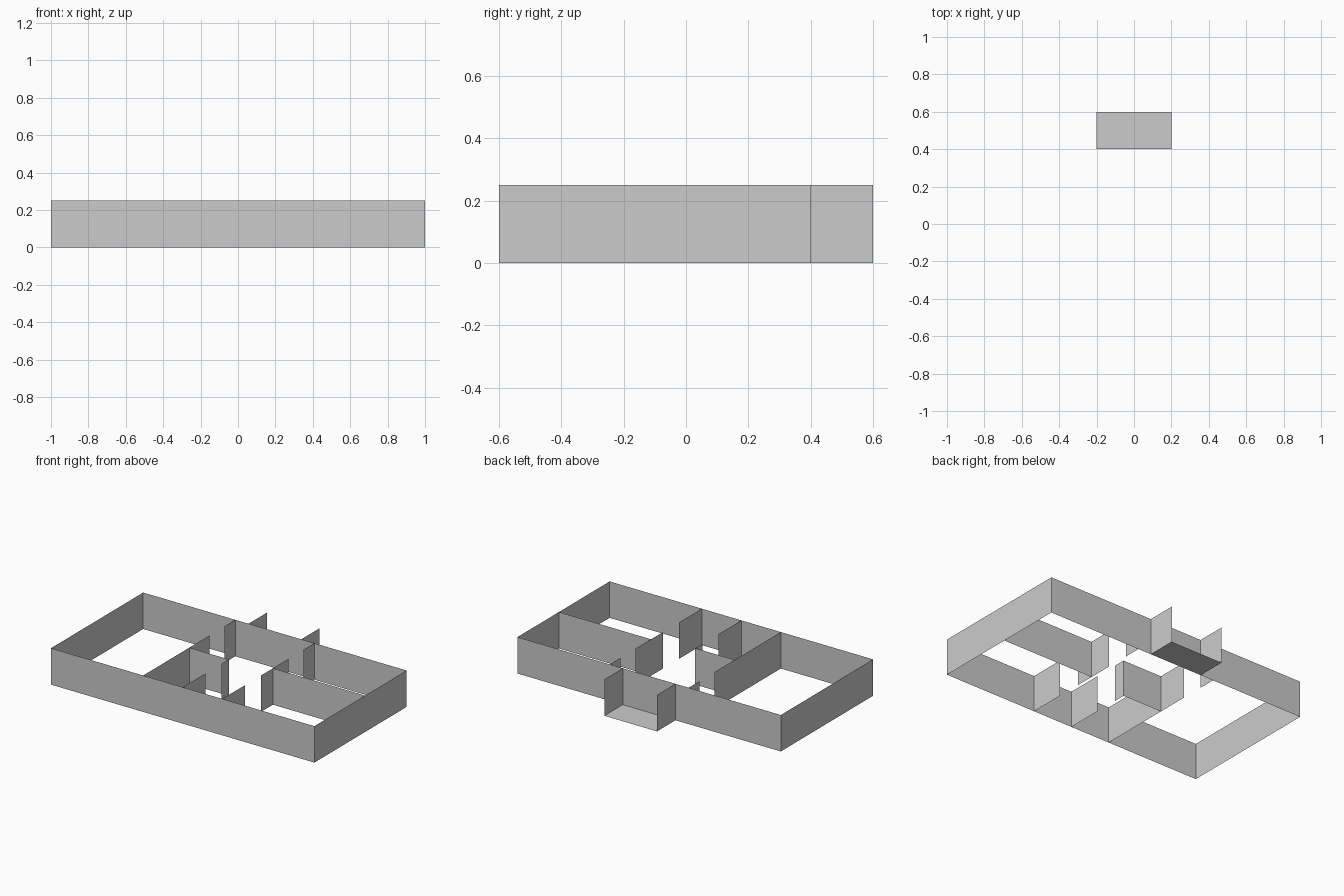
import bpy

if "Cube" in bpy.data.objects:
    bpy.data.objects.remove(bpy.data.objects["Cube"])

H = 0.25  # wall height


def sheet(name, corners):
    """Single flat, thickness-free panel."""
    mesh = bpy.data.meshes.new(name)
    mesh.from_pydata(corners, [], [range(len(corners))])
    obj = bpy.data.objects.new(name, mesh)
    bpy.context.collection.objects.link(obj)
    return obj


def wall(name, x0, y0, x1, y1):
    """Upright panel along a plan line."""
    return sheet(name, [(x0, y0, 0), (x1, y1, 0), (x1, y1, H), (x0, y0, H)])


# Outer walls
wall("front_wall_left", -1, -0.6, -0.3, -0.6)
wall("front_wall_middle", -0.3, -0.6, 0, -0.6)
wall("front_wall_right", 0, -0.6, 1, -0.6)
wall("right_wall", 1, -0.6, 1, 0.4)
wall("back_wall", 1, 0.4, -1, 0.4)
wall("left_wall", -1, 0.4, -1, -0.6)

# Partitions running front to back, broken by doorways
partitions = {
    "left_partition": (-0.3, [(-0.6, 0.12), (0.28, 0.4)]),
    "middle_partition": (0.0, [(-0.6, -0.35), (-0.18, -0.1)]),
    "right_partition": (0.3, [(-0.6, -0.35), (-0.18, 0.12), (0.28, 0.4)]),
}
for name, (x, spans) in partitions.items():
    for i, (y0, y1) in enumerate(spans, 1):
        wall(f"{name}_{i}", x, y0, x, y1)

# Cross partitions
wall("small_room_back_wall", -0.3, -0.1, 0, -0.1)
wall("right_room_divider", 0.3, -0.05, 1, -0.05)

# Open porch at the back
for side, s in (("left", -1), ("right", 1)):
    wall(f"porch_{side}_wall", 0.2 * s, 0.4, 0.2 * s, 0.6)
sheet("porch_floor", [(-0.2, 0.4, 0), (0.2, 0.4, 0), (0.2, 0.6, 0), (-0.2, 0.6, 0)])
